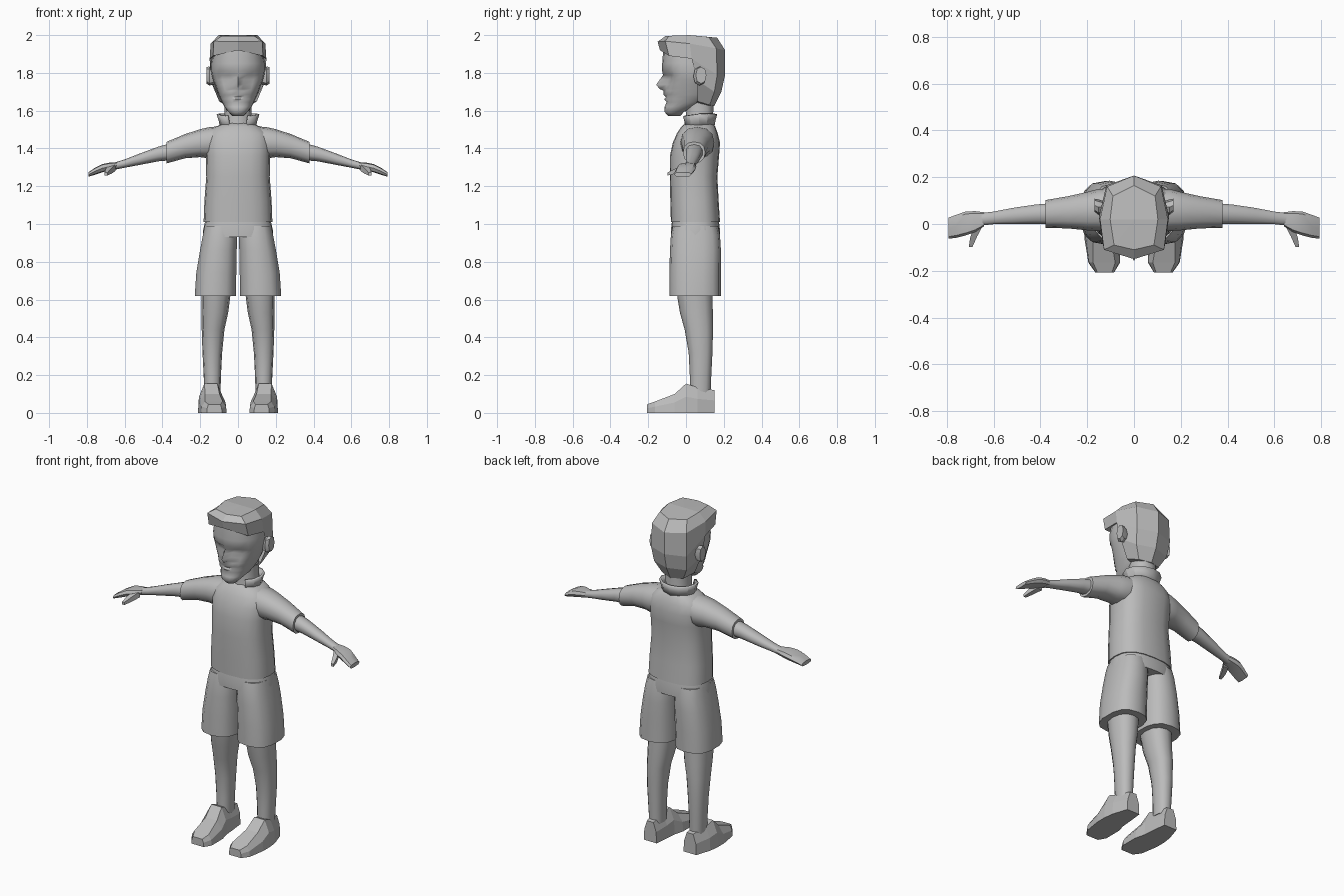
import bpy
import bmesh
from math import sin, cos, pi, radians, copysign

default_cube = bpy.data.objects.get("Cube")
if default_cube:
    bpy.data.objects.remove(default_cube, do_unlink=True)

grey = bpy.data.materials.new("plain grey")
grey.use_nodes = True
grey.diffuse_color = (0.5, 0.5, 0.5, 1)
grey.node_tree.nodes["Principled BSDF"].inputs["Base Color"].default_value = grey.diffuse_color


def finish(name, bm, mirror=False, angle=None):
    """Turn a bmesh into an object, optionally mirrored and smooth shaded."""
    bmesh.ops.remove_doubles(bm, verts=bm.verts, dist=0.0001)
    bmesh.ops.recalc_face_normals(bm, faces=bm.faces)
    mesh = bpy.data.meshes.new(name)
    bm.to_mesh(mesh)
    bm.free()
    mesh.materials.append(grey)
    obj = bpy.data.objects.new(name, mesh)
    bpy.context.collection.objects.link(obj)
    if angle:
        bpy.ops.object.select_all(action="DESELECT")
        obj.select_set(True)
        bpy.context.view_layer.objects.active = obj
        bpy.ops.object.shade_smooth_by_angle(angle=radians(angle))
    if mirror:
        modifier = obj.modifiers.new("Mirror", "MIRROR")
        modifier.use_clip = True
        modifier.merge_threshold = 0.0005
    return obj


def skin(bm, rows, closed=True, caps=True):
    """Join rows of points with quads; caps fill the first and last row."""
    rows = [[bm.verts.new(point) for point in row] for row in rows]
    count = len(rows[0])
    for low, high in zip(rows, rows[1:]):
        for i in range(count if closed else count - 1):
            j = (i + 1) % count
            bm.faces.new((low[i], low[j], high[j], high[i]))
    if caps:
        bm.faces.new(rows[0][::-1])
        bm.faces.new(rows[-1])
    return rows


def squash(value, power):
    return copysign(abs(value) ** (2 / power), value)


def tube(name, sections, axis="z", sides=16, power=2.3, mirror=False, angle=45):
    """Loft ovals given as (position, centre a, centre b, radius a, radius b)."""
    rows = []
    for t, ca, cb, ra, rb in sections:
        row = []
        for i in range(sides):
            turn = 2 * pi * i / sides
            a = ca + ra * squash(sin(turn), power)
            b = cb - rb * squash(cos(turn), power)
            row.append((a, b, t) if axis == "z" else (t, a, b))
        rows.append(row)
    bm = bmesh.new()
    skin(bm, rows)
    return finish(name, bm, mirror, angle)


# Shirt body and sleeves
tube("shirt_body", [
    (1.01, 0, .05, .182, .13), (1.12, 0, .045, .178, .128),
    (1.25, 0, .04, .168, .126), (1.36, 0, .045, .17, .13),
    (1.43, 0, .055, .175, .125), (1.48, 0, .06, .165, .108),
    (1.515, 0, .065, .12, .09), (1.535, 0, .07, .07, .07)],
    sides=20, power=2.6, angle=60)
tube("sleeves", [
    (.06, .06, 1.45, .085, .07), (.15, .06, 1.43, .09, .083),
    (.2, .055, 1.428, .082, .074), (.28, .05, 1.412, .069, .064),
    (.378, .043, 1.378, .059, .057)], axis="x", sides=12, mirror=True, angle=60)

# Shorts
tube("shorts_hips", [
    (.93, 0, .05, .187, .13), (.97, 0, .05, .184, .13), (1.015, 0, .05, .174, .124)],
    sides=20, power=2.6, angle=60)
tube("shorts_legs", [
    (.62, .12, .048, .111, .136), (.74, .115, .048, .108, .136),
    (.86, .104, .05, .099, .135), (.94, .095, .05, .093, .13),
    (.99, .09, .05, .088, .12)], sides=14, power=2.6, mirror=True, angle=60)

# Legs
tube("legs", [
    (.1, .135, .075, .042, .055), (.2, .136, .077, .046, .057),
    (.32, .136, .077, .052, .063), (.44, .132, .068, .06, .075),
    (.53, .122, .055, .07, .087), (.64, .116, .045, .078, .095)],
    sides=12, mirror=True, angle=60)

# Arms, hands and thumbs
tube("arms", [
    (.34, .045, 1.385, .047, .046), (.42, .042, 1.371, .043, .039),
    (.52, .034, 1.343, .036, .03), (.6, .026, 1.32, .028, .022),
    (.655, .02, 1.306, .028, .019)], axis="x", sides=10, mirror=True, angle=60)
tube("hands", [
    (.64, .02, 1.309, .03, .018), (.68, .01, 1.304, .045, .021),
    (.72, .002, 1.295, .051, .022), (.76, -.01, 1.278, .049, .018),
    (.792, -.018, 1.262, .045, .012)], axis="x", sides=8, power=3, mirror=True, angle=40)
bm = bmesh.new()
skin(bm, [[(x + dx, y, z + dz) for dx, dz in ((-w, -w), (w, -w), (w, w), (-w, w))]
          for x, y, z, w in ((.665, -.01, 1.298, .017), (.685, -.055, 1.28, .014),
                             (.698, -.098, 1.265, .008))])
finish("thumbs", bm, mirror=True, angle=30)

# Shoes: flat-faced sections running from toe to heel
bm = bmesh.new()
rows = []
for y, inner, outer, height in ((-.207, .085, .165, .045), (-.165, .06, .195, .06),
                                (-.06, .06, .212, .1), (.0, .075, .212, .155),
                                (.06, .08, .205, .135), (.152, .09, .175, .12)):
    pinch = (outer - inner) * .25 * min(1, height / .1)
    rows.append([(inner, y, 0), (outer, y, 0), (outer - pinch * .15, y, height * .55),
                 (outer - pinch, y, height), (inner + pinch, y, height),
                 (inner + pinch * .15, y, height * .55)])
skin(bm, rows)
finish("shoes", bm, mirror=True)

# Neck and open collar
tube("neck", [(1.5, 0, .07, .082, .08), (1.57, 0, .072, .07, .072),
              (1.66, 0, .07, .072, .075)], sides=12)
bm = bmesh.new()
rows = []
for radius, height in ((.09, 1.515), (.097, 1.55), (.108, 1.582)):
    row = []
    for i in range(11):
        turn = radians(-150 + 30 * i)
        drop = .012 * max(0, -cos(turn))
        row.append((radius * sin(turn), .068 + radius * .85 * cos(turn), height - drop))
    rows.append(row)
skin(bm, rows, closed=False, caps=False)
collar = finish("collar", bm, angle=30)
solid = collar.modifiers.new("Thickness", "SOLIDIFY")
solid.thickness = .012
solid.offset = 0

# Face: ovals with a pushed-out nose and pushed-in eye sockets
bm = bmesh.new()
rows = []
sides = 20
for z, front, back, half, nose, socket in (
        (1.572, -.095, -.03, .03, 0, 0), (1.595, -.115, -.01, .052, 0, 0),
        (1.62, -.114, .06, .072, 0, 0), (1.645, -.102, .1, .085, 0, 0),
        (1.662, -.112, .12, .093, .004, 0), (1.672, -.106, .13, .098, 0, 0),
        (1.684, -.113, .14, .103, .005, 0), (1.705, -.11, .15, .111, .008, 0),
        (1.715, -.11, .15, .115, .03, 0), (1.738, -.112, .16, .123, .046, .004),
        (1.765, -.112, .165, .133, .026, .012), (1.788, -.116, .17, .139, .006, .014),
        (1.81, -.123, .17, .142, .003, .0), (1.85, -.126, .17, .142, 0, 0),
        (1.93, -.12, .17, .13, 0, 0)):
    row = []
    for i in range(sides):
        turn = 2 * pi * i / sides
        y = (front + back) / 2 - (back - front) / 2 * squash(cos(turn), 2.2)
        if i == 0:
            y -= nose
        elif i in (1, 2, sides - 1, sides - 2):
            y += socket
        narrow = .62 if nose > .01 and i in (1, sides - 1) else 1
        row.append((half * narrow * squash(sin(turn), 2.2), y, z))
    rows.append(row)
skin(bm, rows)
finish("face", bm, angle=70)

# Hair: faceted cap, columns run from the fringe round to the back
bm = bmesh.new()
rows = skin(bm, [
    [(0, -.11, 1.994), (.085, -.09, 1.996), (.102, .02, 2), (.09, .12, 1.99), (0, .165, 1.986)],
    [(0, -.15, 1.965), (.128, -.11, 1.968), (.145, .02, 1.955), (.115, .16, 1.93), (0, .207, 1.92)],
    [(0, -.138, 1.92), (.132, -.09, 1.89), (.15, .03, 1.875), (.118, .165, 1.79), (0, .207, 1.79)]],
    closed=False, caps=False)
crown = bm.verts.new((0, .02, 2))
for a, b in zip(rows[0], rows[0][1:]):
    bm.faces.new((a, b, crown))
fringe = rows[-1]
inner = [bm.verts.new(p) for p in ((0, -.11, 1.925), (.115, -.06, 1.895), (.13, .03, 1.88))]
for i in range(2):
    bm.faces.new((fringe[i], fringe[i + 1], inner[i + 1], inner[i]))
# Lower back of the hair
skin(bm, [
    [(.15, .03, 1.875), (.118, .165, 1.79), (0, .207, 1.79)],
    [(.146, .06, 1.76), (.108, .15, 1.7), (0, .187, 1.7)],
    [(.1, .06, 1.65), (.07, .125, 1.63), (0, .15, 1.625)],
    [(.05, .05, 1.64), (.04, .1, 1.625), (0, .12, 1.62)]], closed=False, caps=False)
finish("hair", bm, mirror=True)

# Ears
tube("ears", [
    (.125, .072, 1.78, .024, .04), (.152, .072, 1.783, .033, .05),
    (.168, .08, 1.788, .028, .044)], axis="x", sides=8, mirror=True, angle=30)
